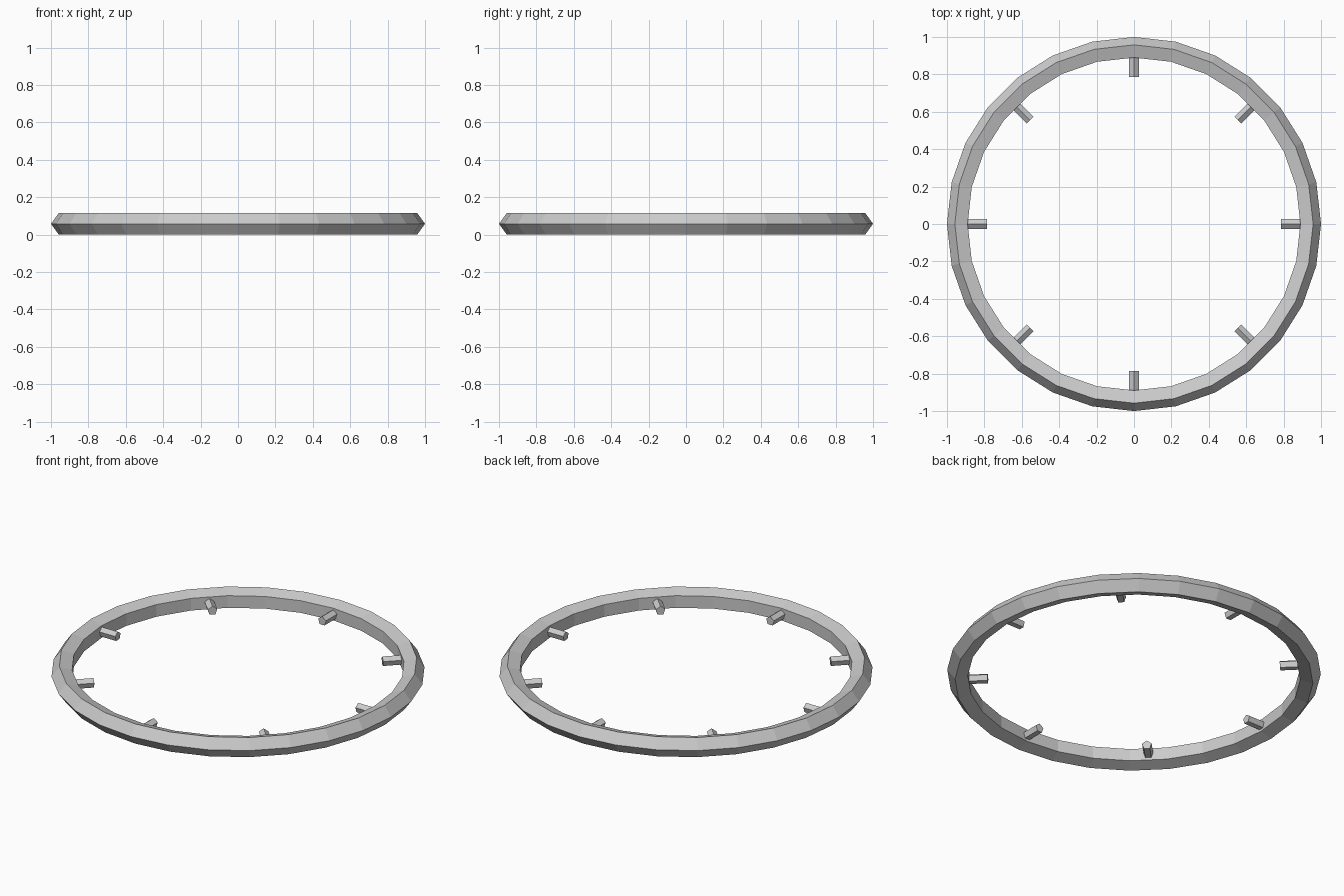
import bpy, math
from mathutils import Matrix

if "Cube" in bpy.data.objects:
    bpy.data.objects.remove(bpy.data.objects["Cube"])

TUBE = 0.061                      # pentagonal tube radius
MID = TUBE * math.sin(math.radians(72))

# Outer ring: 28 segments, five-sided tube with a ridge facing outward
bpy.ops.mesh.primitive_torus_add(
    major_segments=28, minor_segments=5,
    major_radius=1 - TUBE, minor_radius=TUBE, location=(0, 0, MID))
ring = bpy.context.object
ring.name = "ring"


def add_peg(index):
    """Five-sided peg pointing at the centre, rooted inside the tube."""
    inner, outer = 0.785, 0.93
    bpy.ops.mesh.primitive_cylinder_add(vertices=5, radius=0.027, depth=outer - inner)
    peg = bpy.context.object
    peg.name = f"inner_peg_{index + 1}"
    # lay flat along x with one corner upward, then spin around the ring
    place = (Matrix.Rotation(index * math.tau / 8, 4, 'Z')
             @ Matrix.Translation(((inner + outer) / 2, 0, MID))
             @ Matrix.Rotation(math.pi / 2, 4, 'X')
             @ Matrix.Rotation(math.pi / 2, 4, 'Y'))
    peg.data.transform(place)


# Eight evenly spaced pegs
for i in range(8):
    add_peg(i)
